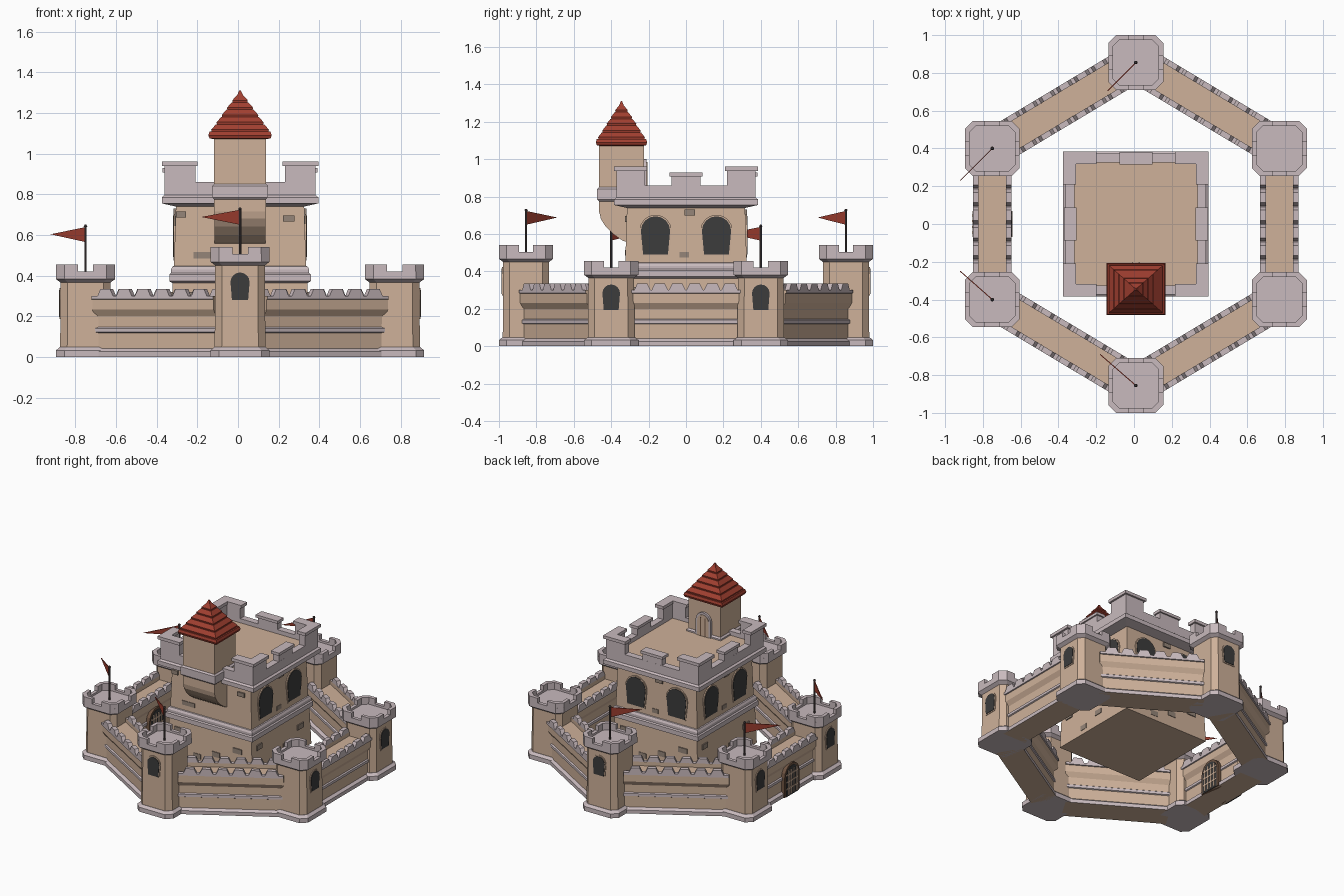
import bpy, bmesh, math
from mathutils import Matrix, Vector

if "Cube" in bpy.data.objects:
    bpy.data.objects.remove(bpy.data.objects["Cube"])

CX = 0.01  # castle centre line


def material(name, r, g, b):
    m = bpy.data.materials.new(name)
    m.diffuse_color = (r, g, b, 1)
    m.use_nodes = True
    m.node_tree.nodes["Principled BSDF"].inputs["Base Color"].default_value = m.diffuse_color
    return m


TAN = material("tan_wall", 0.62, 0.44, 0.32)
STONE = material("pale_stone", 0.58, 0.49, 0.51)
RED = material("roof_red", 0.36, 0.05, 0.03)
DARK = material("dark_opening", 0.045, 0.045, 0.045)
BRICK = material("grey_brick", 0.30, 0.235, 0.19)
WOOD = material("brown_wood", 0.16, 0.09, 0.055)
POLE = material("dark_pole", 0.08, 0.06, 0.06)


def finish(name, bm, mats, matrix):
    bmesh.ops.recalc_face_normals(bm, faces=bm.faces)
    me = bpy.data.meshes.new(name)
    bm.to_mesh(me)
    bm.free()
    for m in mats:
        me.materials.append(m)
    ob = bpy.data.objects.new(name, me)
    ob.matrix_world = matrix
    bpy.context.collection.objects.link(ob)
    return ob


def loft(name, levels, mats, pos, k=0.0, ys=1.0, bands=None):
    """Stack of square (k=0) or chamfered rings; bands = material per band."""
    bm = bmesh.new()
    rings = []
    for h, z in levels:
        a = h * (1 - k)
        pts = [(a, -h), (h, -a), (h, a), (a, h), (-a, h), (-h, a), (-h, -a), (-a, -h)]
        if k == 0:
            pts = pts[::2]
            pts = [(h, -h), (h, h), (-h, h), (-h, -h)]
        rings.append([bm.verts.new((x, y * ys, z)) for x, y in pts])
    n = len(rings[0])
    for i in range(len(rings) - 1):
        for j in range(n):
            f = bm.faces.new((rings[i][j], rings[i][(j + 1) % n],
                              rings[i + 1][(j + 1) % n], rings[i + 1][j]))
            f.material_index = bands[i] if bands else 0
    bm.faces.new(rings[0])
    top = bm.faces.new(rings[-1])
    top.material_index = bands[-1] if bands else 0
    return finish(name, bm, mats, Matrix.Translation(pos))


def prism(name, pts, depth, mats, matrix, edges=None):
    """Profile in local x,z extruded along local y, centred."""
    bm = bmesh.new()
    a = [bm.verts.new((x, -depth / 2, z)) for x, z in pts]
    b = [bm.verts.new((x, depth / 2, z)) for x, z in pts]
    bm.faces.new(a)
    bm.faces.new(b)
    n = len(pts)
    for i in range(n):
        f = bm.faces.new((a[i], a[(i + 1) % n], b[(i + 1) % n], b[i]))
        f.material_index = edges[i] if edges else 0
    return finish(name, bm, mats, matrix)


def at(x, y, z=0, deg=0):
    return Matrix.Translation((x, y, z)) @ Matrix.Rotation(math.radians(deg), 4, 'Z')


def rect(w, z0, z1, x=0):
    return [(x - w, z0), (x + w, z0), (x + w, z1), (x - w, z1)]


def arch(w, z0, z1, foot=0.85):
    zc = z1 - w
    return [(-w * foot, z0), (w * foot, z0)] + [
        (w * math.cos(t * math.pi / 8), zc + w * math.sin(t * math.pi / 8)) for t in range(9)]


def window(name, w, z0, z1, place):
    prism(name + "_frame", arch(w + 0.008, z0 - 0.008, z1 + 0.008), 0.008, [TAN], place)
    prism(name, arch(w, z0, z1), 0.014, [DARK], place)


def plan_block(name, pts, z0, z1, pos, deg):
    """Plan outline extruded upward."""
    m = at(*pos, 0, deg) @ Matrix.Translation((0, 0, (z0 + z1) / 2)) @ Matrix.Rotation(math.pi / 2, 4, 'X')
    prism(name, pts, z1 - z0, [STONE], m)


# Corner towers: position, extra height, window direction, flag vector
towers = [(0, -0.855, 0.085, 0, (-0.19, 0.165)), (0.76, -0.4, 0, 90, None),
          (0.76, 0.4, 0, 90, None), (0, 0.855, 0.085, 180, (-0.15, -0.15)),
          (-0.76, 0.4, 0, 270, (-0.17, -0.17)), (-0.76, -0.4, 0, 270, (-0.17, 0.15))]
for x, y, dz, deg, flag in towers:
    p = (x + CX, y, 0)
    loft("tower_base", [(0.145, 0), (0.145, 0.032), (0.127, 0.048)], [STONE], p, 0.28)
    loft("tower_body", [(0.125, 0.04), (0.122, 0.38 + dz)], [TAN], p, 0.28)
    loft("tower_crown", [(0.122, 0.365 + dz), (0.145, 0.382 + dz), (0.145, 0.42 + dz),
                         (0.12, 0.42 + dz), (0.12, 0.405 + dz)], [STONE], p, 0.28)
    corner = [(0.038, 0.145), (0.104, 0.145), (0.145, 0.104), (0.145, 0.038),
              (0.12, 0.038), (0.12, 0.086), (0.086, 0.12), (0.038, 0.12)]
    for q in range(4):
        plan_block("tower_merlon", corner, 0.42 + dz, 0.455 + dz, p[:2], 90 * q)
    d = Vector((0, -0.1235)) if deg == 0 else Vector(
        (math.sin(math.radians(deg)), -math.cos(math.radians(deg)))) * 0.1235
    window("tower_window", 0.047, 0.195 + dz, 0.33 + dz, at(p[0] + d.x, p[1] + d.y, 0, deg))
    if flag:
        loft("flag_pole", [(0.006, 0.4 + dz), (0.006, 0.64 + dz)], [POLE], p, 0.55)
        loft("pole_tip", [(0.004, 0.635 + dz), (0.009, 0.642 + dz), (0.004, 0.65 + dz)], [POLE], p, 0.55)
        ln = math.hypot(*flag)
        prism("flag", [(0, 0.565 + dz), (ln, 0.603 + dz), (0, 0.638 + dz)], 0.005, [RED],
              at(*p[:2], 0, math.degrees(math.atan2(flag[1], flag[0]))))

# Curtain walls: half profile mirrored, stone on base, rail and coping
half = [(0.092, 0), (0.092, 0.026), (0.074, 0.04), (0.074, 0.118), (0.082, 0.122), (0.082, 0.14),
        (0.074, 0.146), (0.074, 0.2), (0.094, 0.232), (0.094, 0.282), (0.102, 0.284),
        (0.102, 0.3), (0.072, 0.3), (0.072, 0.272)]
side = [1, 1, 0, 1, 1, 1, 0, 0, 0, 1, 1, 1, 0]
profile = half + [(-x, z) for x, z in reversed(half)]
edge_mats = side + [0] + side[::-1] + [0]
for i in range(6):
    a, b = Vector(towers[i][:2]), Vector(towers[(i + 1) % 6][:2])
    mid, v = (a + b) / 2, b - a
    place = at(mid.x + CX, mid.y, 0, math.degrees(math.atan2(v.y, v.x)) - 90)
    prism("curtain_wall", profile, v.length - 0.19, [TAN, STONE], place, edge_mats)
    for s in (-1, 1):
        for j in range(6):
            t = (j - 2.5) * (v.length - 0.24) / 6
            prism("wall_merlon", [(-0.045, 0.298), (0.045, 0.298), (0.027, 0.335), (-0.027, 0.335)],
                  0.03, [STONE], place @ at(s * 0.087, t, 0, 90))

# Gate in the left wall
for s in (-1, 1):
    g = at(CX - 0.76 + s * 0.085, 0, 0, 90 * s)
    prism("gate_frame", arch(0.085, 0.0, 0.225, 1), 0.03, [WOOD], g)
    prism("gate_opening", arch(0.07, 0.0, 0.21, 1), 0.036, [DARK], g)
    for x in (-0.045, -0.015, 0.015, 0.045):
        prism("gate_bar", rect(0.005, 0.01, 0.185, x), 0.044, [TAN], g)
    for z in (0.05, 0.1, 0.15):
        prism("gate_crossbar", rect(0.068, z, z + 0.01), 0.042, [TAN], g)

# Keep
K = (CX, 0, 0)
loft("keep_lower", [(0.34, 0.1), (0.33, 0.39)], [TAN], K)
loft("keep_belt", [(0.33, 0.362), (0.348, 0.372), (0.348, 0.405), (0.34, 0.412), (0.34, 0.43),
                   (0.332, 0.445), (0.318, 0.45)], [STONE], K)
loft("keep_upper", [(0.325, 0.44), (0.315, 0.76)], [TAN], K)
loft("keep_crown", [(0.318, 0.74), (0.385, 0.755), (0.385, 0.785), (0.372, 0.795), (0.372, 0.86),
                    (0.325, 0.86), (0.325, 0.83)], [STONE, TAN], K, bands=[0, 0, 0, 0, 0, 0, 1])


def ell(t, o, i):
    return [(t, i), (t, o), (o, o), (o, t), (i, t), (i, i)]


for q in range(4):
    plan_block("keep_corner_merlon", ell(0.22, 0.372, 0.325), 0.858, 0.94, (CX, 0), 90 * q)
    plan_block("keep_corner_cap", ell(0.208, 0.385, 0.318), 0.938, 0.96, (CX, 0), 90 * q)
    if q != 2:
        r = at(CX, 0, 0, 90 * q) @ Matrix.Translation((0, 0.348, 0))
        prism("keep_middle_merlon", rect(0.078, 0.858, 0.91), 0.047, [STONE], r)
        prism("keep_middle_cap", rect(0.088, 0.908, 0.928), 0.067, [STONE], r)

# Keep windows on three sides and scattered bricks on all four
spots = [(-0.29, 0.7, 0.025), (0.24, 0.68, 0.028), (-0.18, 0.5, 0.05), (0.02, 0.715, 0.028), (-0.01, 0.49, 0.025)]
low = [(-0.25, 0.3, 0.03), (0.05, 0.2, 0.03), (0.22, 0.27, 0.035), (-0.1, 0.15, 0.03)]
for q in range(4):
    r = at(CX, 0, 0, 90 * q)
    if q:
        for s in (-1, 1):
            window("keep_window", 0.078, 0.49, 0.695, r @ Matrix.Translation((s * 0.163, -0.323, 0)))
    for x, z, w in (spots[:3] if q == 0 else spots[3:]):
        prism("brick", rect(w, z - 0.015, z + 0.015, x), 0.014, [BRICK], r @ Matrix.Translation((0, -0.32, 0)))
    for x, z, w in low:
        prism("brick", rect(w, z - 0.018, z + 0.018, x), 0.014, [BRICK], r @ Matrix.Translation((0, -0.334, 0)))

# Turret on the front of the keep, with curved corbel, collar and door
T = (CX, -0.345, 0)
loft("turret_body", [(0.127, 0.715), (0.127, 1.09)], [TAN], T, ys=0.94)
corbel = [(-0.464, 0.72), (-0.455, 0.68), (-0.43, 0.64), (-0.39, 0.6), (-0.34, 0.565), (-0.31, 0.555), (-0.3, 0.72)]
prism("turret_corbel", corbel, 0.25, [TAN], at(CX, 0, 0, 90))
loft("turret_collar", [(0.128, 0.775), (0.138, 0.785), (0.138, 0.84), (0.128, 0.85)], [STONE], T, ys=0.94)
door = at(CX, -0.225, 0)
prism("turret_door_frame", arch(0.06, 0.82, 1.0, 1), 0.03, [STONE], door)
prism("turret_door", arch(0.045, 0.82, 0.985, 1), 0.036, [TAN], door)
for x in (-0.018, 0.018):
    prism("door_plank_gap", rect(0.003, 0.83, 0.965, x), 0.04, [WOOD], door)

# Stepped roof
levels = [(0.125, 1.07), (0.15, 1.075), (0.156, 1.09), (0.15, 1.108)]
for i in range(5):
    h, z = 0.14 - 0.026 * i, 1.108 + 0.036 * i
    levels += [(h, z), (h + 0.002, z + 0.01), (h - 0.022, z + 0.036)]
levels += [(0.014, 1.288), (0.004, 1.31)]
loft("turret_roof", levels, [RED], T, ys=0.88)
